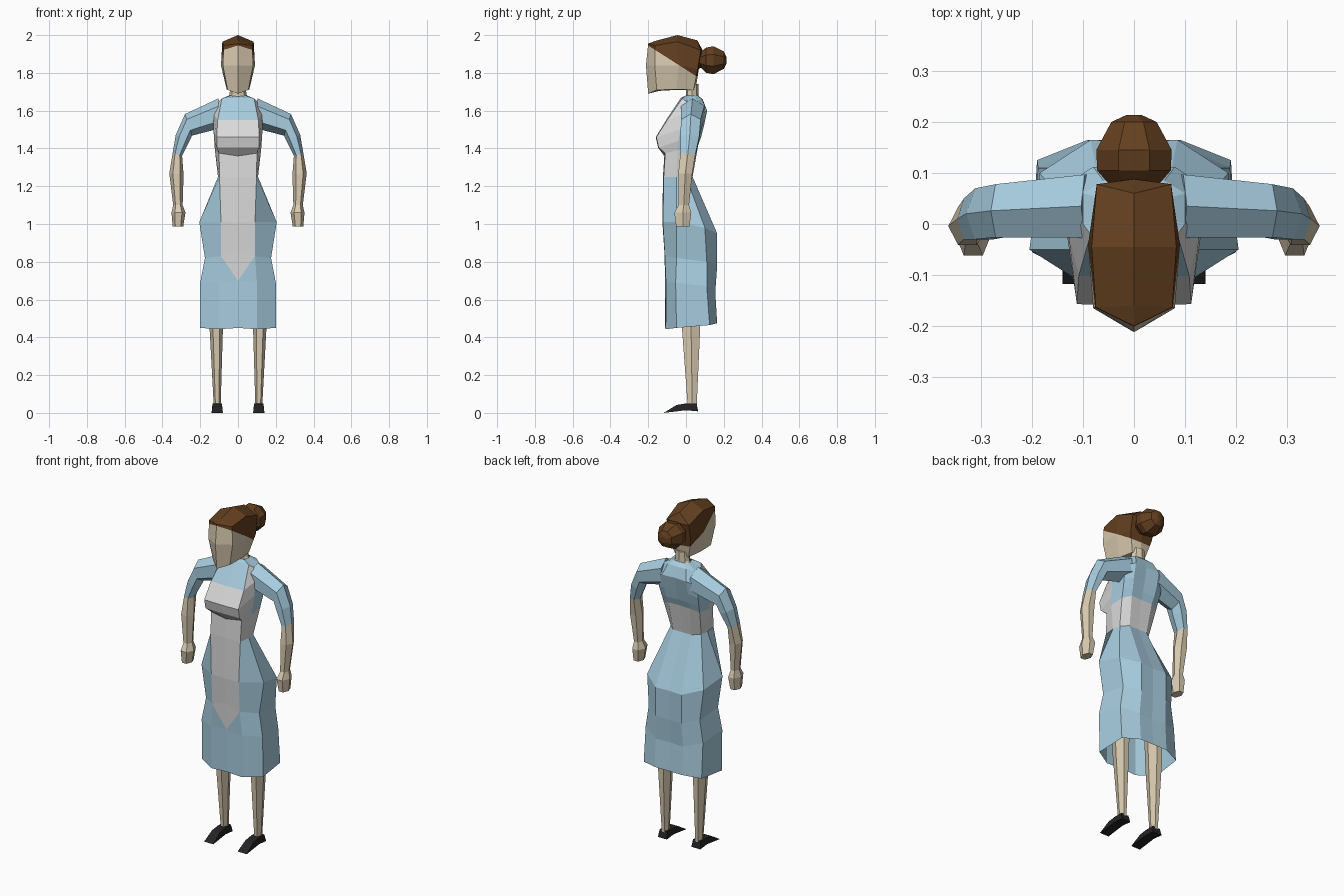
import bpy, bmesh, math
from mathutils import Vector

if "Cube" in bpy.data.objects:
    bpy.data.objects.remove(bpy.data.objects["Cube"])


def material(name, rgb):
    m = bpy.data.materials.new(name)
    m.diffuse_color = (*rgb, 1)
    m.use_nodes = True
    m.node_tree.nodes["Principled BSDF"].inputs["Base Color"].default_value = m.diffuse_color
    return m


BLUE = material("dress_blue", (.39, .61, .74))
WHITE = material("apron_white", (.70, .70, .70))
SKIN = material("skin", (.70, .60, .44))
HAIR = material("hair_brown", (.125, .05, .014))
BLACK = material("shoe_black", (.017, .017, .019))


def finish(bm, name, mats):
    bmesh.ops.remove_doubles(bm, verts=bm.verts, dist=.0005)
    bmesh.ops.recalc_face_normals(bm, faces=bm.faces)
    me = bpy.data.meshes.new(name)
    bm.to_mesh(me)
    bm.free()
    for m in mats:
        me.materials.append(m)
    ob = bpy.data.objects.new(name, me)
    bpy.context.collection.objects.link(ob)
    return ob


def quad(bm, pts, mat=0):
    """Face from points, skipping repeated ones."""
    keep = []
    for p in pts:
        if all((Vector(p) - Vector(q)).length > .0005 for q in keep):
            keep.append(p)
    if len(keep) > 2:
        bm.faces.new([bm.verts.new(p) for p in keep]).material_index = mat


def half_loft(rows, colour=lambda r, c: 0, split=()):
    """Skin between half sections, mirrored across x = 0."""
    bm = bmesh.new()
    for s in (1, -1):
        for r in range(len(rows) - 1):
            for c in range(len(rows[0]) - 1):
                a, b, d, e = [(p[0] * s, p[1], p[2]) for p in
                              (rows[r][c], rows[r][c + 1], rows[r + 1][c + 1], rows[r + 1][c])]
                if (r, c) in split:
                    quad(bm, (a, b, e), 1)
                    quad(bm, (b, d, e), 0)
                else:
                    quad(bm, (a, b, d, e), colour(r, c))
    return bm


def ring_loft(rings, colour=lambda r: 0):
    """Closed tube through full rings with flat end caps."""
    bm = bmesh.new()
    n = len(rings[0])
    for r in range(len(rings) - 1):
        for i in range(n):
            j = (i + 1) % n
            quad(bm, (rings[r][i], rings[r][j], rings[r + 1][j], rings[r + 1][i]), colour(r))
    quad(bm, rings[0], colour(0))
    quad(bm, rings[-1], colour(len(rings) - 2))
    return bm


def mirrored(rings, s):
    return [[(p[0] * s, p[1], p[2]) for p in ring] for ring in rings]


# Skirt, with the apron panel running down to a point
waist = [(0, -.122, 1.25), (.098, -.118, 1.25), (.106, -.05, 1.25),
         (.1, 0, 1.25), (.06, .035, 1.25), (0, .035, 1.25)]
skirt = [
    waist,
    [(0, -.125, 1.01), (.09, -.122, 1.01), (.205, -.05, 1.01),
     (.185, .1, .98), (.085, .165, .95), (0, .16, .95)],
    [(0, -.115, .86), (.09, -.112, .83), (.175, -.05, .82),
     (.168, .11, .80), (.085, .165, .78), (0, .16, .78)],
    [(0, -.11, .70), (.1, -.106, .69), (.2, -.055, .69),
     (.188, .11, .67), (.09, .155, .64), (0, .15, .64)],
    [(0, -.11, .45), (.1, -.107, .443), (.2, -.05, .45),
     (.19, .125, .465), (.09, .165, .475), (0, .165, .475)]]
finish(half_loft(skirt, lambda r, c: int(c == 0 and r < 2), {(2, 0)}), "skirt", [BLUE, WHITE])

# Bodice, with the apron bib, side straps and waistband
bodice = [
    waist,
    [(0, -.115, 1.36), (.1, -.11, 1.375), (.122, -.045, 1.39),
     (.118, .04, 1.4), (.07, .065, 1.42), (0, .062, 1.42)],
    [(0, -.148, 1.405), (.112, -.145, 1.405), (.126, -.04, 1.44),
     (.122, .055, 1.45), (.075, .08, 1.46), (0, .075, 1.46)],
    [(0, -.16, 1.46), (.112, -.157, 1.46), (.13, -.03, 1.5),
     (.128, .07, 1.5), (.08, .095, 1.52), (0, .088, 1.52)],
    [(0, -.105, 1.55), (.108, -.1, 1.55), (.128, -.022, 1.58),
     (.13, .08, 1.58), (.08, .112, 1.6), (0, .105, 1.6)],
    [(0, -.025, 1.67), (.085, -.02, 1.665), (.1, 0, 1.65),
     (.1, .06, 1.65), (.06, .085, 1.66), (0, .088, 1.66)],
    [(0, -.002, 1.675), (.04, 0, 1.68), (.047, .02, 1.68),
     (.045, .045, 1.68), (.03, .062, 1.68), (0, .065, 1.68)]]


def bib(r, c):
    if r == 0 or (c == 0 and r < 4):
        return 1
    return int(c == 1 and r < 5)


finish(half_loft(bodice, bib), "bodice", [BLUE, WHITE])

# Neck
neck = [[(x * math.cos(a), .032 + .033 * math.sin(a), z)
         for a in [math.tau * i / 8 for i in range(8)]]
        for z, x in ((1.655, .068), (1.685, .045), (1.74, .04))]
finish(ring_loft(neck), "neck", [SKIN])

# Head: roof-like crown, hair cut off along a slanted hairline
head = [
    [(0, -.2, 1.69), (0, -.14, 1.705), (0, -.05, 1.71), (0, .04, 1.71), (0, .05, 1.71)],
    [(0, -.2, 1.69), (.055, -.155, 1.71), (.06, -.05, 1.712), (.045, .04, 1.71), (0, .05, 1.71)],
    [(0, -.212, 1.84), (.08, -.165, 1.84), (.09, -.04, 1.84), (.075, .062, 1.82), (0, .068, 1.82)],
    [(0, -.2, 1.955), (.075, -.163, 1.945), (.083, -.045, 1.965), (.073, .078, 1.92), (0, .088, 1.92)],
    [(0, -.2, 1.955), (0, -.16, 1.97), (0, -.045, 2), (0, .06, 1.972), (0, .088, 1.92)]]
bm = half_loft(head)
bmesh.ops.remove_doubles(bm, verts=bm.verts, dist=.0005)
start, slope = Vector((0, -.2, 1.945)), Vector((0, .16, .25)).normalized()
bmesh.ops.bisect_plane(bm, geom=bm.verts[:] + bm.edges[:] + bm.faces[:],
                       plane_co=start, plane_no=slope)
for f in bm.faces:
    f.material_index = int((f.calc_center_median() - start).dot(slope) > 0)
finish(bm, "head", [SKIN, HAIR])

# Hair bun
bun = [[(rx * math.cos(a), y, 1.867 + rz * math.sin(a))
        for a in [math.tau * (i + .5) / 8 for i in range(8)]]
       for y, rx, rz in ((.05, .05, .05), (.08, .055, .045), (.105, .078, .072),
                         (.145, .08, .08), (.2, .048, .05), (.214, .015, .02))]
finish(ring_loft(bun), "hair_bun", [HAIR])

# Arms: centre x y z, tilt of the cross-section, half width, half depth
ARM = [(.09, .035, 1.588, 80, .078, .062),
       (.262, .026, 1.525, 72, .06, .052),
       (.293, .02, 1.455, 25, .04, .05),
       (.321, .01, 1.368, 15, .026, .04),
       (.326, -.004, 1.265, 5, .038, .037),
       (.318, -.012, 1.10, 0, .025, .028),
       (.315, -.017, 1.06, 0, .037, .045),
       (.318, -.017, .987, 0, .028, .035)]
arm = []
for x, y, z, tilt, w, d in ARM:
    t = math.radians(tilt)
    arm.append([(x + w * math.cos(a) * math.cos(t), y + d * math.sin(a) / .866,
                 z + w * math.cos(a) * math.sin(t))
                for a in [math.tau * i / 6 for i in range(6)]])

# Legs
leg = [[(x + w * math.cos(a), y + d * math.sin(a), z)
        for a in [math.tau * i / 6 for i in range(6)]]
       for x, y, z, w, d in ((.115, .025, .7, .042, .062), (.115, .027, .44, .035, .055),
                             (.11, .033, .03, .018, .027))]

# Shoes: side profile swept across the width
SHOE = [(-.118, .0), (-.05, .042), (.0, .05), (.055, .05), (.065, .008), (0, .014)]
shoe = [[(.11 + s * (.03 - .1 * z), y, z) for y, z in SHOE] for s in (-1, 1)]

for side, s in (("right", 1), ("left", -1)):
    finish(ring_loft(mirrored(arm, s), lambda r: int(r > 2)), side + "_arm", [BLUE, SKIN])
    finish(ring_loft(mirrored(leg, s)), side + "_leg", [SKIN])
    finish(ring_loft(mirrored(shoe, s)), side + "_shoe", [BLACK])
